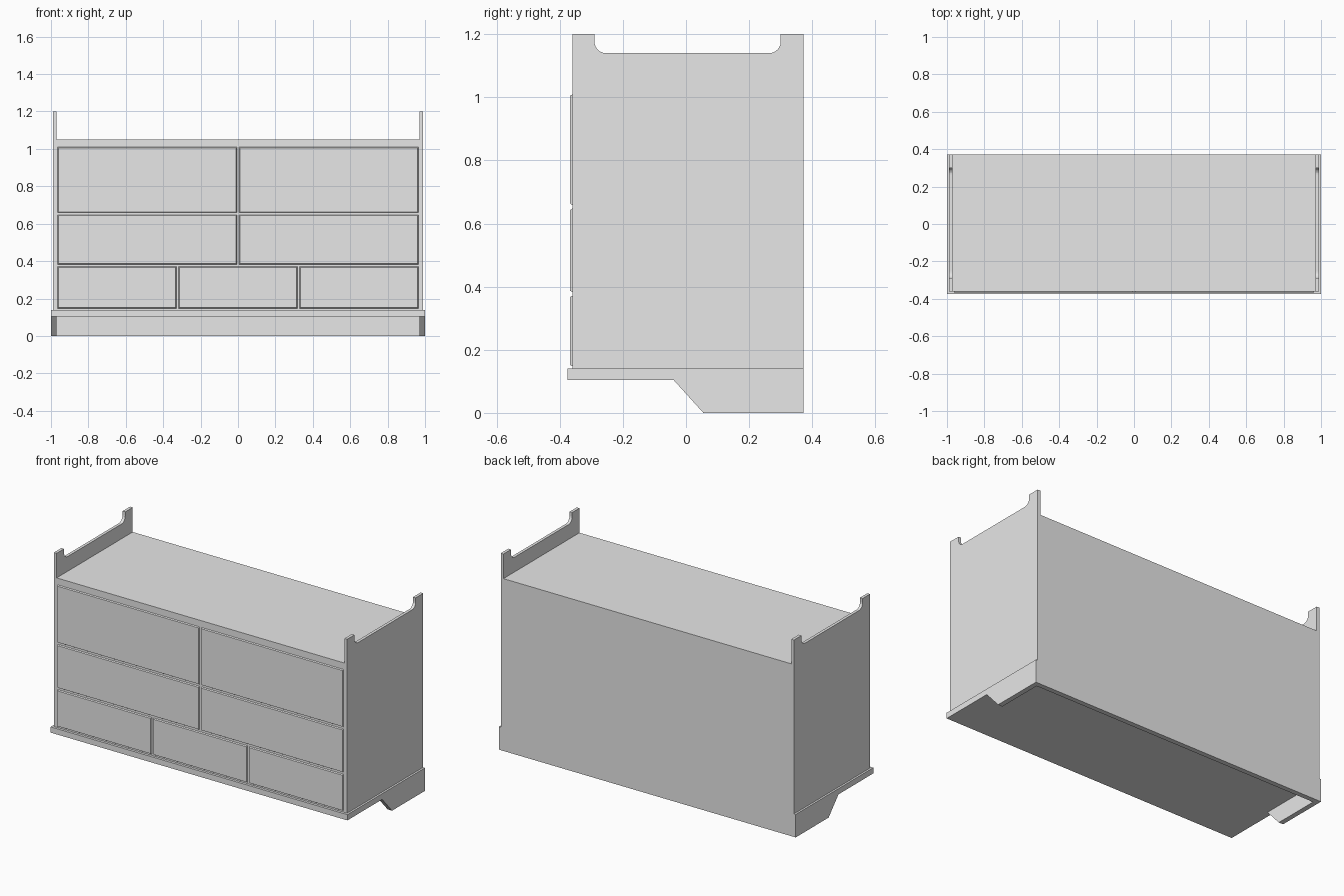
import bpy, bmesh, math

if "Cube" in bpy.data.objects:
    bpy.data.objects.remove(bpy.data.objects["Cube"], do_unlink=True)

grey = bpy.data.materials.new("light_grey")
grey.use_nodes = True
COLOUR = (0.8, 0.8, 0.8, 1)
grey.diffuse_color = COLOUR
grey.node_tree.nodes["Principled BSDF"].inputs["Base Color"].default_value = COLOUR

BACK, FRONT = 0.372, -0.36


def finish(name, bm):
    bmesh.ops.recalc_face_normals(bm, faces=bm.faces)
    mesh = bpy.data.meshes.new(name)
    bm.to_mesh(mesh)
    bm.free()
    mesh.materials.append(grey)
    obj = bpy.data.objects.new(name, mesh)
    bpy.context.collection.objects.link(obj)
    return obj


def box(name, x, y, z):
    bm = bmesh.new()
    bmesh.ops.create_cube(bm, size=1)
    for v in bm.verts:
        v.co = [r[0] + (c + 0.5) * (r[1] - r[0]) for c, r in zip(v.co, (x, y, z))]
    return finish(name, bm)


def side_plate(name, profile, x0, x1):
    """Extrude a (y, z) outline between two x positions."""
    bm = bmesh.new()
    face = bm.faces.new([bm.verts.new((x0, y, z)) for y, z in profile])
    new = bmesh.ops.extrude_face_region(bm, geom=[face])["geom"]
    bmesh.ops.translate(bm, vec=(x1 - x0, 0, 0),
                        verts=[g for g in new if isinstance(g, bmesh.types.BMVert)])
    return finish(name, bm)


def drawer(name, x0, x1, z0, z1, chamfer=0.01, depth=0.007):
    """Drawer front whose outer face is chamfered on all sides."""
    obj = box(name, (x0, x1), (FRONT - depth, FRONT + 0.01), (z0, z1))
    for v in obj.data.vertices:
        if v.co.y < FRONT:
            v.co.x += chamfer if v.co.x < (x0 + x1) / 2 else -chamfer
            v.co.z += chamfer if v.co.z < (z0 + z1) / 2 else -chamfer
    return obj


def arc(cy, cz, r, start, steps=6):
    angles = [math.radians(start + 90 * i / steps) for i in range(steps + 1)]
    return [(cy + r * math.cos(a), cz + r * math.sin(a)) for a in angles]


# Cabinet body and base
box("cabinet_body", (-0.972, 0.972), (FRONT, BACK), (0.14, 1.05))
box("base_board", (-1, 1), (-0.375, BACK), (0.105, 0.14))
box("back_skirt", (-0.97, 0.97), (BACK - 0.03, BACK), (0, 0.105))

# Side panels with raised, rounded top corners, and feet
rim, radius = 1.14, 0.036
panel = ([(FRONT, 0.14), (FRONT, 1.2), (-0.29, 1.2)]
         + arc(-0.29 + radius, rim + radius, radius, 180)
         + arc(0.30 - radius, rim + radius, radius, 270)
         + [(0.30, 1.2), (BACK, 1.2), (BACK, 0.14)])
foot = [(-0.04, 0.105), (0.055, 0), (BACK, 0), (BACK, 0.105)]
for side, s in (("left", 1), ("right", -1)):
    side_plate(side + "_side_panel", panel, s * 0.97, s * 0.988)
    side_plate(side + "_foot", foot, s * 0.97, s)

# Drawer fronts: (bottom, top, number across)
rows = [("bottom", 0.142, 0.377, 3), ("middle", 0.377, 0.653, 2), ("top", 0.653, 1.015, 2)]
for row, z0, z1, count in rows:
    width = 1.94 / count
    for i in range(count):
        x0 = -0.97 + i * width
        drawer(f"{row}_drawer_{i + 1}", x0, x0 + width, z0, z1)
